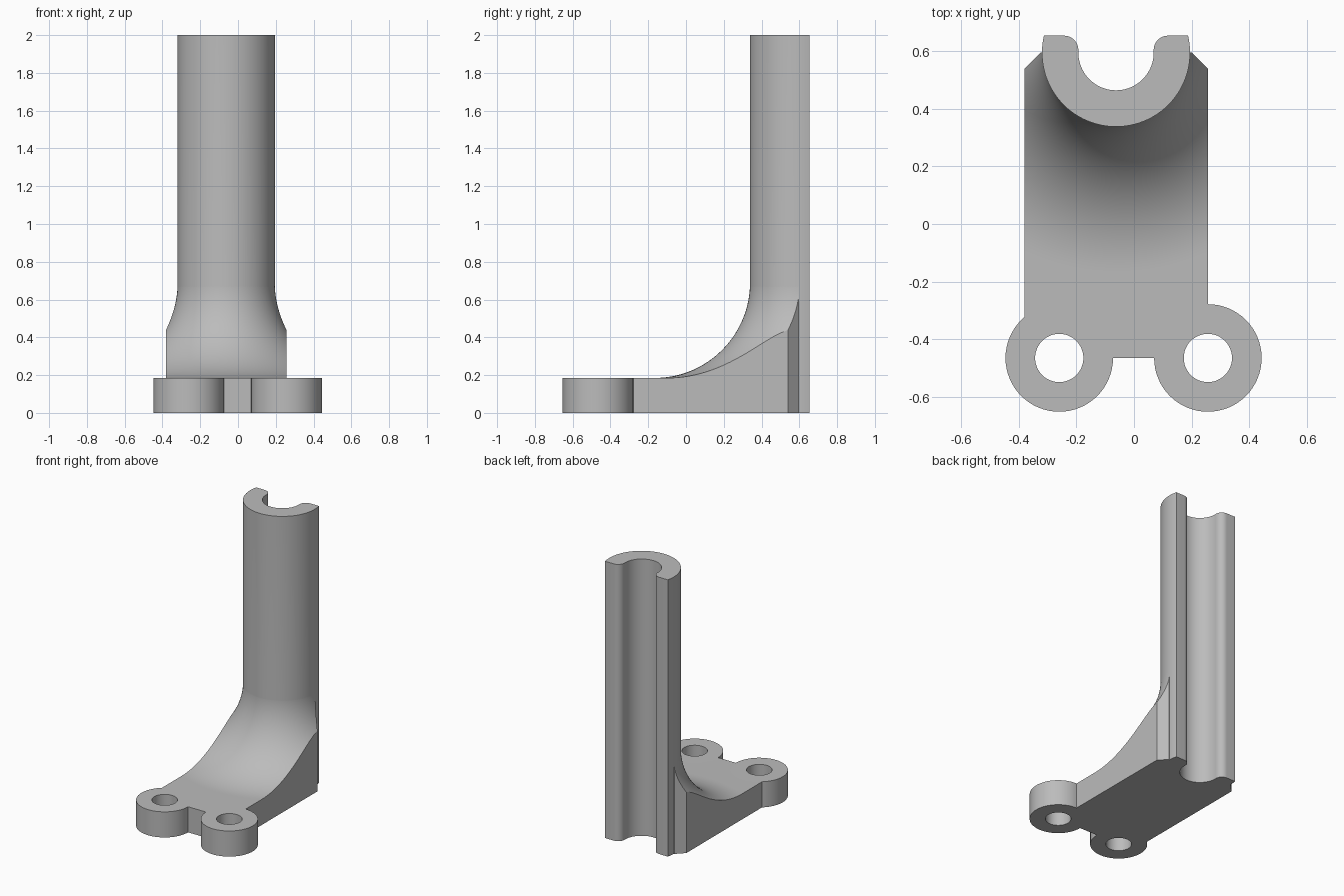
import bpy, bmesh
from math import sin, cos, radians, asin, degrees, pi
from mathutils import Matrix

if "Cube" in bpy.data.objects:
    bpy.data.objects.remove(bpy.data.objects["Cube"])

grey = bpy.data.materials.new("plain grey")
grey.use_nodes = True
colour = (0.5, 0.5, 0.5, 1)
grey.diffuse_color = colour
grey.node_tree.nodes["Principled BSDF"].inputs["Base Color"].default_value = colour

# Main dimensions
CX, CY = -0.0625, 0.596            # column axis
OUTER, BORE, TIP = 0.2575, 0.131, 0.05
BACK, HEIGHT = 0.655, 2.0
PLATE, FILLET = 0.185, 0.505
LEFT, RIGHT, FRONT = 0.257, -0.381, -0.466
LUGS = ((LEFT, FRONT), (-0.26, FRONT))


def arc(cx, cy, r, start, end, n):
    """Points along a circular arc, angles in degrees."""
    steps = [radians(start + (end - start) * i / n) for i in range(n + 1)]
    return [(cx + r * cos(a), cy + r * sin(a)) for a in steps]


def add_object(name, bm):
    bmesh.ops.recalc_face_normals(bm, faces=bm.faces[:])
    mesh = bpy.data.meshes.new(name)
    bm.to_mesh(mesh)
    bm.free()
    mesh.materials.append(grey)
    obj = bpy.data.objects.new(name, mesh)
    bpy.context.collection.objects.link(obj)
    return obj


def prism(name, outline, z0, z1):
    """Extrude a plan outline upwards."""
    bm = bmesh.new()
    face = bm.faces.new([bm.verts.new((x, y, z0)) for x, y in outline])
    new = bmesh.ops.extrude_face_region(bm, geom=[face])["geom"]
    verts = [v for v in new if isinstance(v, bmesh.types.BMVert)]
    bmesh.ops.translate(bm, verts=verts, vec=(0, 0, z1 - z0))
    return add_object(name, bm)


def lathe(name, profile, segments):
    """Revolve a radius/height profile about the column axis."""
    bm = bmesh.new()
    verts = [bm.verts.new((CX + r, CY, z)) for r, z in profile]
    edges = [bm.edges.new(pair) for pair in zip(verts, verts[1:])]
    bmesh.ops.spin(bm, geom=verts + edges, cent=(CX, CY, 0), axis=(0, 0, 1),
                   angle=2 * pi, steps=segments)
    bmesh.ops.remove_doubles(bm, verts=bm.verts[:], dist=1e-5)
    return add_object(name, bm)


def combine(target, tool, operation):
    """Apply a boolean and discard the tool."""
    mod = target.modifiers.new("cut", "BOOLEAN")
    mod.operation, mod.object, mod.solver = operation, tool, "EXACT"
    bpy.context.view_layer.objects.active = target
    bpy.ops.object.modifier_apply(modifier=mod.name)
    bpy.data.objects.remove(tool)


# Foot: plate flaring up into the column, trimmed to the plate outline
curve = arc(OUTER + FILLET - 0.0005, PLATE + FILLET, FILLET, 270, 180, 32)
flare = lathe("foot_flare", [(0, -0.1), (1.5, -0.1), (1.5, PLATE)] + curve
              + [(0, PLATE + FILLET)], 128)
chamfer = 0.056
bracket = prism("bracket", [
    (RIGHT, FRONT), (LEFT, FRONT), (LEFT, CY - chamfer), (LEFT - chamfer, CY),
    (RIGHT + chamfer, CY), (RIGHT, CY - chamfer)], 0, 1)
combine(bracket, flare, "INTERSECT")

# Column with a flat-cut back
tilt = degrees(asin((BACK - CY) / OUTER))
column = prism("column", arc(CX, CY, OUTER, 180 - tilt, 360 + tilt, 72), 0, HEIGHT)
combine(bracket, column, "UNION")

# Mounting lugs
for x, y in LUGS:
    combine(bracket, prism("lug", arc(x, y, 0.187, 0, 360, 64)[:-1], 0, PLATE), "UNION")
for x, y in LUGS:
    combine(bracket, prism("lug_hole", arc(x, y, 0.084, 0, 360, 48)[:-1], -0.2, 0.5),
            "DIFFERENCE")

# Bore, open at the back between rounded lips
tip_y = BACK - TIP
groove = (arc(CX, CY, BORE, 180, 360, 40)
          + arc(CX + BORE + TIP, tip_y, TIP, 180, 90, 12)
          + [(CX + BORE + TIP, 1), (CX - BORE - TIP, 1)]
          + arc(CX - BORE - TIP, tip_y, TIP, 90, 0, 12))
combine(bracket, prism("bore", groove, -0.2, HEIGHT + 0.2), "DIFFERENCE")

# Smooth curved walls, keep crisp edges
bpy.ops.object.select_all(action="DESELECT")
bracket.select_set(True)
bpy.context.view_layer.objects.active = bracket
bpy.ops.object.shade_smooth_by_angle(angle=radians(25))
